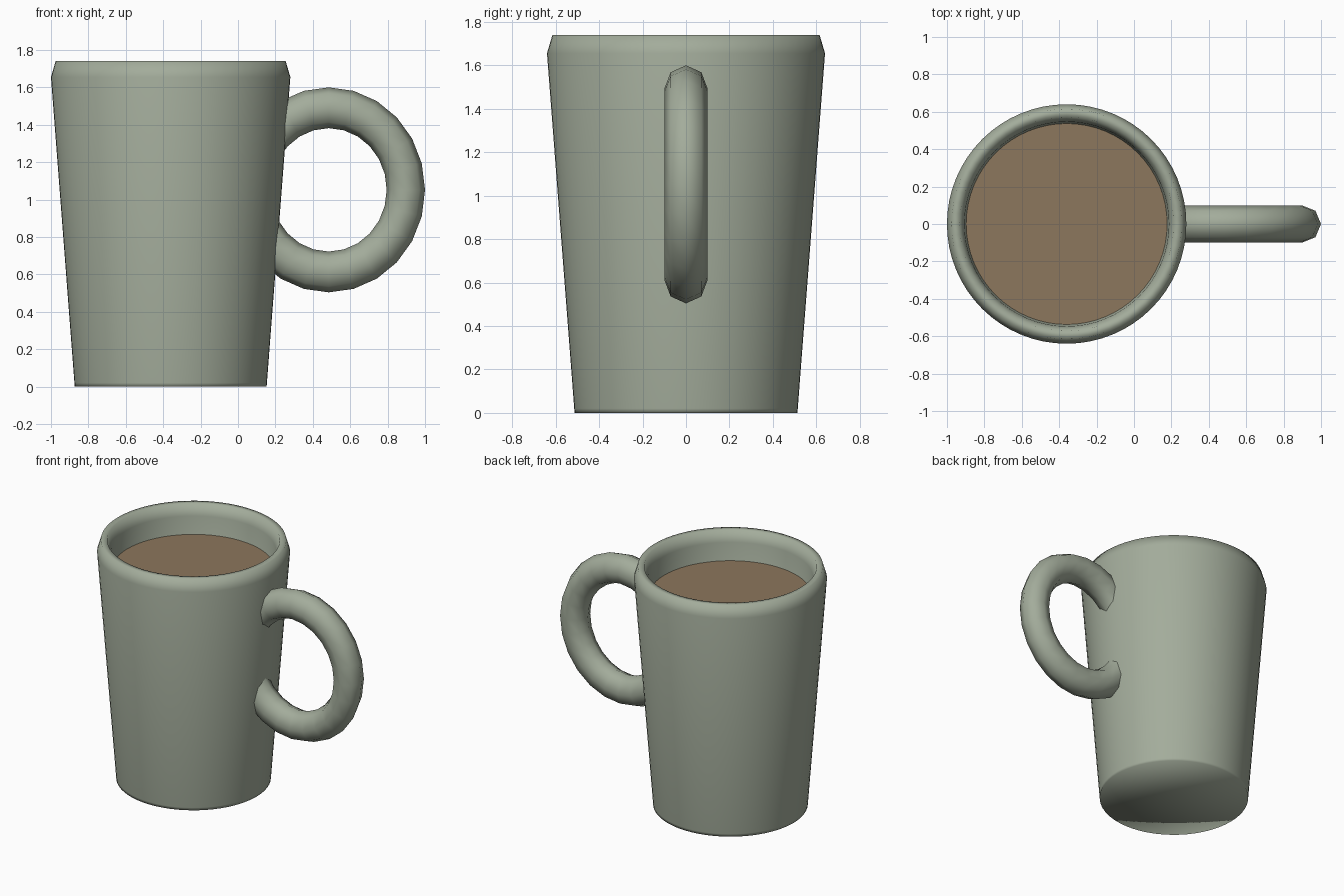
import bpy, bmesh, math

if "Cube" in bpy.data.objects:
    bpy.data.objects.remove(bpy.data.objects["Cube"])

CX = -0.36  # mug axis


def material(name, rgb):
    m = bpy.data.materials.new(name)
    m.diffuse_color = (*rgb, 1)
    m.use_nodes = True
    m.node_tree.nodes["Principled BSDF"].inputs["Base Color"].default_value = m.diffuse_color
    return m


def lathe(name, profile, sides, mat):
    """Revolve (radius, z) points; radius 0 becomes a single pole vertex."""
    bm = bmesh.new()
    rings = []
    for r, z in profile:
        n = sides if r > 0 else 1
        rings.append([bm.verts.new((r * math.cos(2 * math.pi * i / sides),
                                    r * math.sin(2 * math.pi * i / sides), z))
                      for i in range(n)])
    for a, b in zip(rings, rings[1:]):
        for i in range(sides):
            j = (i + 1) % sides
            quad = [a[i % len(a)], a[j % len(a)], b[j % len(b)], b[i % len(b)]]
            bm.faces.new(list(dict.fromkeys(quad)))
    bmesh.ops.recalc_face_normals(bm, faces=bm.faces)
    me = bpy.data.meshes.new(name)
    bm.to_mesh(me)
    bm.free()
    me.materials.append(mat)
    ob = bpy.data.objects.new(name, me)
    ob.location.x = CX
    bpy.context.collection.objects.link(ob)
    me.shade_smooth()
    return ob


glaze = material("sage_glaze", (0.366, 0.413, 0.328))
brown = material("coffee_brown", (0.262, 0.184, 0.109))

# Tapered cup wall with chamfered rim and hollow inside
lathe("cup_body", [
    (0, 0), (0.513, 0), (0.5145, 0.02), (0.64, 1.655), (0.615, 1.74),
    (0.572, 1.74), (0.547, 1.66), (0.43, 0.1), (0, 0.1)], 64, glaze)

# Drink: thin disc meeting the inner wall
drink = lathe("coffee", [(0, 1.50), (0.54, 1.50), (0.54, 1.53), (0, 1.53)], 32, brown)
drink.data.shade_flat()

# Ring handle, slightly taller than wide, sunk into the wall
bpy.ops.mesh.primitive_torus_add(
    major_segments=24, minor_segments=8, major_radius=0.4125, minor_radius=0.1025,
    location=(0.485, 0, 1.052), rotation=(math.pi / 2, 0, 0))
handle = bpy.context.object
handle.name = "handle"
handle.scale = (1, 1.064, 0.976)
handle.data.materials.append(glaze)
handle.data.shade_smooth()
